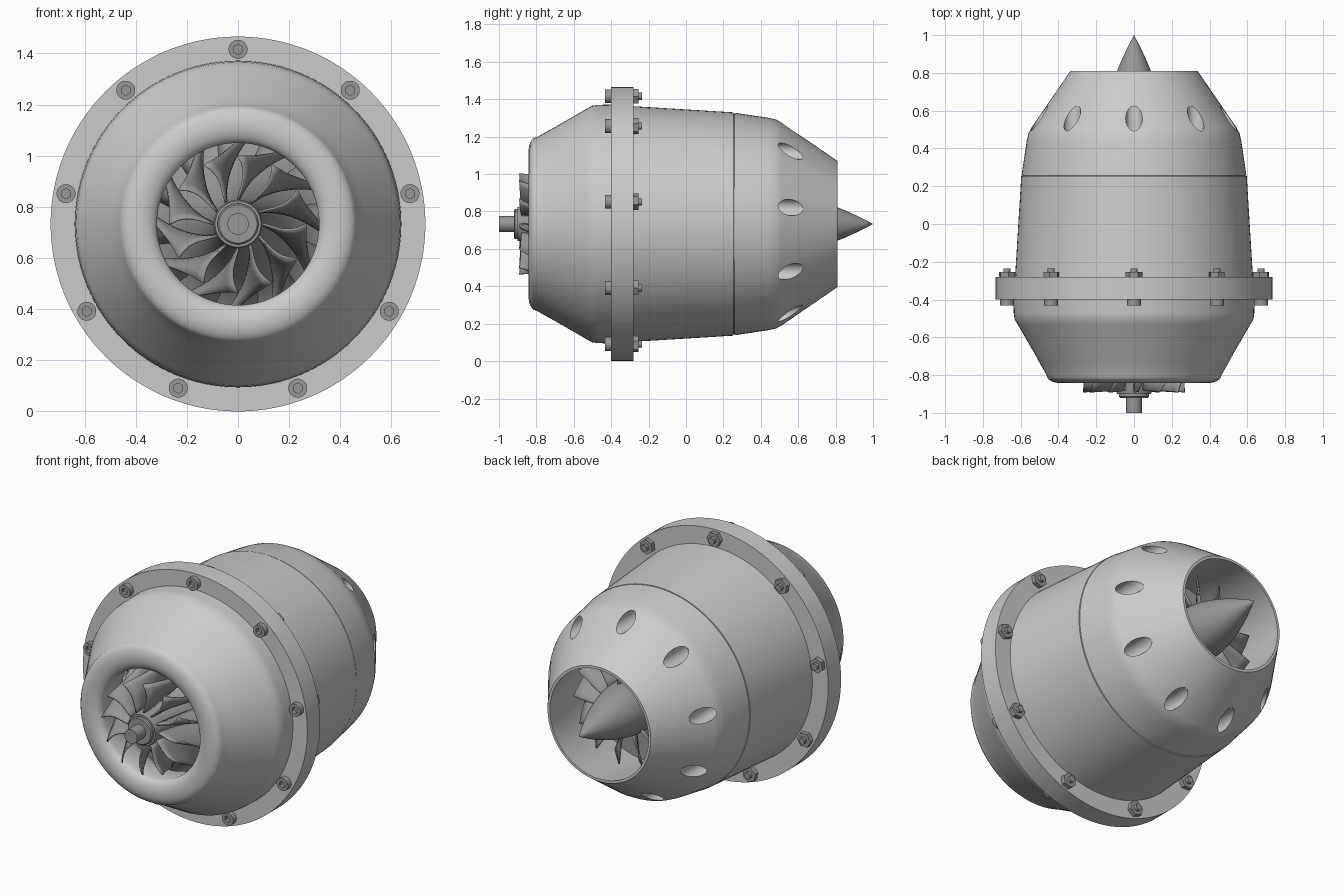
import bpy, bmesh, math
from math import sin, cos, pi, radians
from mathutils import Matrix, Vector

if "Cube" in bpy.data.objects:
    bpy.data.objects.remove(bpy.data.objects["Cube"], do_unlink=True)

ZC = 0.733          # height of the engine axis
COUNT = 9           # bolts and cooling holes


def material(name, value):
    m = bpy.data.materials.new(name)
    m.use_nodes = True
    colour = (value, value, value, 1)
    m.diffuse_color = colour
    m.node_tree.nodes["Principled BSDF"].inputs["Base Color"].default_value = colour
    return m


CASING = material("light grey casing", 0.6)
METAL = material("dark grey metal", 0.31)


def polar(r, a, y):
    """Point at radius r, turned clockwise from the top by a, at depth y."""
    return Vector((r * sin(a), y, ZC + r * cos(a)))


def finish(name, bm, mat, angle=30):
    bmesh.ops.recalc_face_normals(bm, faces=bm.faces)
    mesh = bpy.data.meshes.new(name)
    bm.to_mesh(mesh)
    bm.free()
    mesh.materials.append(mat)
    ob = bpy.data.objects.new(name, mesh)
    bpy.context.collection.objects.link(ob)
    smooth(ob, angle)
    return ob


def smooth(ob, angle=30):
    bpy.ops.object.select_all(action="DESELECT")
    ob.select_set(True)
    bpy.context.view_layer.objects.active = ob
    bpy.ops.object.shade_smooth_by_angle(angle=radians(angle))


def lathe(name, profile, mat, closed=False, segments=96, angle=30):
    """Revolve (y, radius) points about the engine axis."""
    bm = bmesh.new()
    verts = [bm.verts.new(polar(r, 0, y)) for y, r in profile]
    pairs = list(zip(verts, verts[1:]))
    if closed:
        pairs.append((verts[-1], verts[0]))
    edges = [bm.edges.new(p) for p in pairs]
    bmesh.ops.spin(bm, geom=verts + edges, cent=(0, 0, ZC), axis=(0, 1, 0),
                   angle=2 * pi, steps=segments)
    bmesh.ops.remove_doubles(bm, verts=bm.verts, dist=1e-5)
    return finish(name, bm, mat, angle)


def add_rod(bm, centre, y0, y1, radius, sides, spin=0):
    """Closed prism lying along the y axis."""
    m = (Matrix.Translation((centre.x, (y0 + y1) / 2, centre.z))
         @ Matrix.Rotation(spin, 4, "Y") @ Matrix.Rotation(pi / 2, 4, "X"))
    bmesh.ops.create_cone(bm, cap_ends=True, segments=sides, radius1=radius,
                          radius2=radius, depth=abs(y1 - y0), matrix=m)


def blades(name, count, point, rows, cols, thickness):
    """Ring of thin curved blades; point(s, t, a) gives the blade surface."""
    bm = bmesh.new()
    for k in range(count):
        a = 2 * pi * k / count
        grid = [[bm.verts.new(point(i / rows, j / cols, a)) for j in range(cols + 1)]
                for i in range(rows + 1)]
        for i in range(rows):
            for j in range(cols):
                bm.faces.new((grid[i][j], grid[i][j + 1],
                              grid[i + 1][j + 1], grid[i + 1][j]))
    ob = finish(name, bm, METAL, 40)
    mod = ob.modifiers.new("thickness", "SOLIDIFY")
    mod.thickness = thickness
    mod.offset = 0
    return ob


def cut(ob, cutter):
    mod = ob.modifiers.new("cut", "BOOLEAN")
    mod.object = cutter
    mod.solver = "EXACT"
    bpy.context.view_layer.objects.active = ob
    bpy.ops.object.modifier_apply(modifier=mod.name)
    bpy.data.objects.remove(cutter, do_unlink=True)
    smooth(ob)


# Inlet housing: rounded lip, outer shell and the flared shroud inside
lip = [(-0.80 - 0.042 * sin(pi * i / 10), 0.39 - 0.073 * cos(pi * i / 10))
       for i in range(11)]
lathe("inlet_housing",
      [(-0.35, 0.56), (-0.46, 0.53), (-0.52, 0.44), (-0.58, 0.37), (-0.66, 0.322)]
      + lip + [(-0.74, 0.497), (-0.68, 0.53), (-0.53, 0.617), (-0.505, 0.632),
               (-0.47, 0.637), (-0.35, 0.64)], CASING, closed=True)

# Flange and main casing
lathe("flange_ring", [(-0.40, 0.60), (-0.40, 0.733), (-0.28, 0.733), (-0.28, 0.60)],
      CASING, closed=True, segments=128)
lathe("main_casing", [(-0.35, 0.40), (-0.35, 0.634), (0.253, 0.597), (0.253, 0.40)],
      CASING, closed=True)
lathe("casing_seam", [(0.24, 0.45), (0.24, 0.587), (0.27, 0.587), (0.27, 0.45)],
      METAL, closed=True)

# Exhaust casing with holes drilled parallel to the axis
tail = lathe("exhaust_casing",
             [(0.258, 0.40), (0.258, 0.595), (0.44, 0.568), (0.48, 0.559),
              (0.51, 0.543), (0.81, 0.337), (0.81, 0.322), (0.62, 0.35),
              (0.45, 0.38)], CASING, closed=True)
bm = bmesh.new()
for k in range(COUNT):
    add_rod(bm, polar(0.508, 2 * pi * k / COUNT, 0), 0.40, 0.9, 0.044, 32)
cut(tail, finish("hole_cutter", bm, CASING))

# Bolts through the flange: socket heads in front, nuts and stubs behind
heads, sockets, nuts = bmesh.new(), bmesh.new(), bmesh.new()
for k in range(COUNT):
    a = 2 * pi * k / COUNT
    c = polar(0.683, a, 0)
    add_rod(heads, c, -0.432, -0.39, 0.037, 32)
    add_rod(sockets, c, -0.45, -0.412, 0.02, 6)
    add_rod(nuts, c, -0.29, -0.254, 0.044, 6, a + pi / 6)
    add_rod(nuts, c, -0.26, -0.235, 0.019, 24)
cut(finish("bolt_heads", heads, METAL), finish("socket_cutter", sockets, METAL))
finish("bolt_nuts", nuts, METAL)


# Compressor wheel: shaft, nut, flared hub and swept blades
def hub(s):
    return -0.88 + 0.48 * sin(s * pi / 2), 0.095 + 0.36 * (1 - cos(s * pi / 2))


def compressor_point(s, t, a):
    hy, hr = hub(s)
    ty = -0.89 + 0.39 * sin(s * pi / 2)
    tr = 0.268 + 0.21 * (1 - cos(s * pi / 2))
    turn = (0.35 + 0.6 * t) * s ** 0.8 + 0.12 * sin(pi * t)
    return polar(hr + (tr - hr) * t, a + turn, hy + (ty - hy) * t)


lathe("compressor_hub", [(-0.90, 0), (-0.90, 0.09)] + [hub(i / 12) for i in range(13)]
      + [(-0.38, 0.57), (-0.36, 0.57), (-0.36, 0)], METAL)
lathe("shaft_nut", [(-0.89, 0), (-0.89, 0.08), (-0.914, 0.08), (-0.92, 0.074),
                    (-0.92, 0)], METAL, segments=48)
lathe("shaft", [(-0.91, 0), (-0.91, 0.042), (-1.0, 0.042), (-1.0, 0)], METAL, segments=48)
blades("compressor_blades", 12, compressor_point, 14, 6, 0.008)


# Turbine: rear wall, pitched blades and pointed tail cone
def turbine_point(s, t, a):
    pitch = radians(25 + 20 * t)
    off = (s - 0.5) * 0.14
    r = 0.13 + 0.2 * t
    return polar(r, a + off * sin(pitch) / r, 0.53 + off * cos(pitch))


lathe("turbine_wall", [(0.36, 0), (0.36, 0.41), (0.32, 0.41), (0.32, 0)], METAL)
blades("turbine_blades", 13, turbine_point, 4, 4, 0.008)
cone = [(1.0 - 0.5 * i / 12, 0.155 * sin(i / 12 * pi / 2) ** 0.95) for i in range(13)]
lathe("tail_cone", cone + [(0.35, 0.155)], METAL, segments=64)
